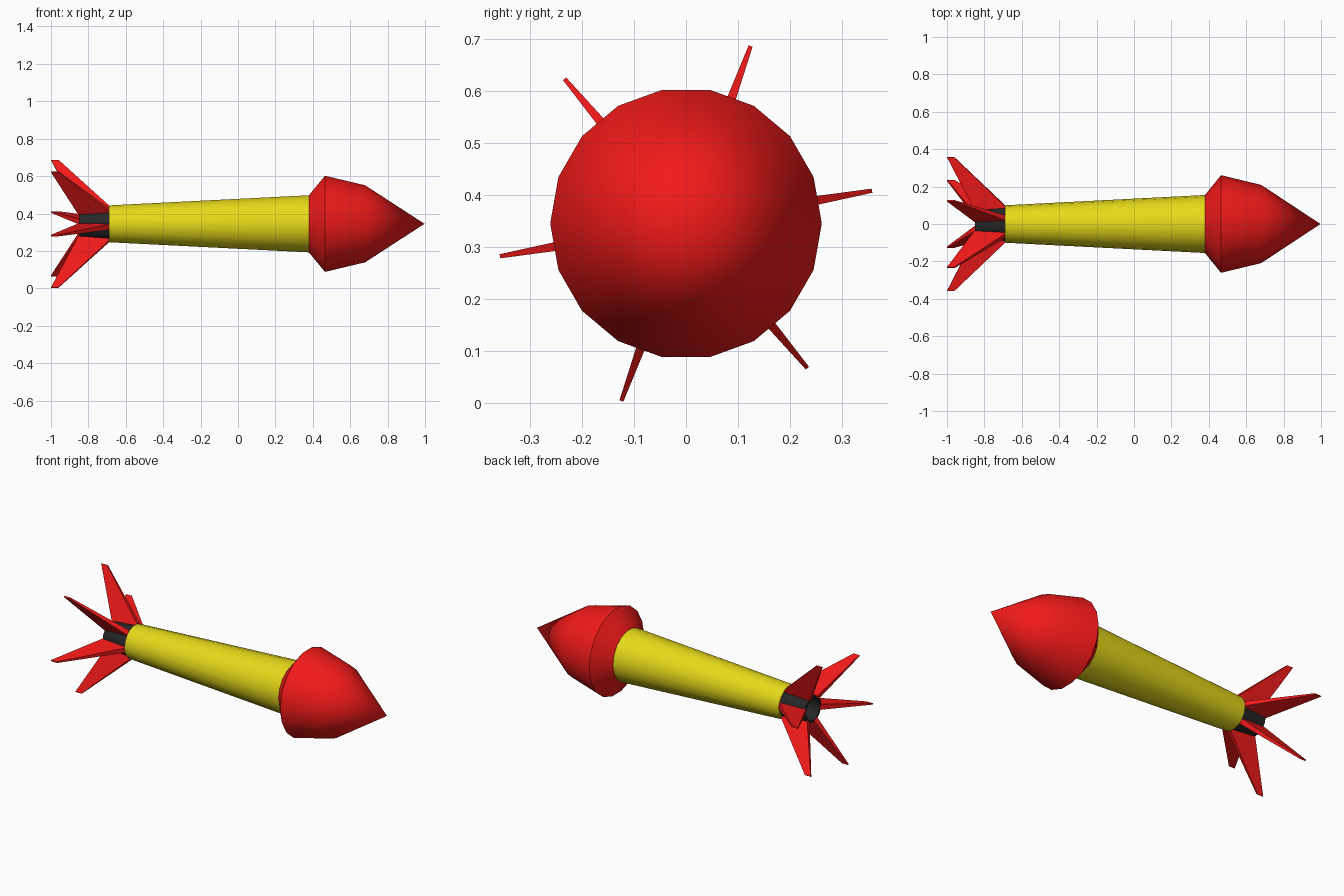
import bpy, bmesh
from math import radians, cos, sin, pi
from mathutils import Matrix

if "Cube" in bpy.data.objects:
    bpy.data.objects.remove(bpy.data.objects["Cube"])

AXIS_Z = 0.345
SIDES = 18


def material(name, color):
    m = bpy.data.materials.new(name)
    m.diffuse_color = (*color, 1)
    m.use_nodes = True
    m.node_tree.nodes["Principled BSDF"].inputs["Base Color"].default_value = m.diffuse_color
    return m


RED = material("red", (0.9, 0.01, 0.01))
YELLOW = material("yellow", (0.8, 0.7, 0.01))
BLACK = material("black", (0.02, 0.02, 0.02))


def finish(name, bm, mat, smooth=None):
    bmesh.ops.remove_doubles(bm, verts=bm.verts, dist=1e-5)
    bmesh.ops.recalc_face_normals(bm, faces=bm.faces)
    mesh = bpy.data.meshes.new(name)
    bm.to_mesh(mesh)
    bm.free()
    mesh.materials.append(mat)
    ob = bpy.data.objects.new(name, mesh)
    ob.location.z = AXIS_Z
    bpy.context.collection.objects.link(ob)
    if smooth:
        bpy.ops.object.select_all(action='DESELECT')
        bpy.context.view_layer.objects.active = ob
        ob.select_set(True)
        bpy.ops.object.shade_smooth_by_angle(angle=radians(smooth))
    return ob


def lathe(name, profile, mat):
    """Turn an (x, radius) profile around the long axis."""
    bm = bmesh.new()
    rings = [[bm.verts.new((x, r * cos(2 * pi * i / SIDES), r * sin(2 * pi * i / SIDES)))
              for i in range(SIDES)] if r else [bm.verts.new((x, 0, 0))]
             for x, r in profile]
    for a, b in zip(rings, rings[1:]):
        for i in range(SIDES):
            j = (i + 1) % SIDES
            if len(a) == 1:
                bm.faces.new((a[0], b[j], b[i]))
            elif len(b) == 1:
                bm.faces.new((a[i], a[j], b[0]))
            else:
                bm.faces.new((a[i], a[j], b[j], b[i]))
    return finish(name, bm, mat, 35)


# Nose, body and hollow exhaust nozzle
lathe("nose_cone", [(0.38, 0), (0.38, 0.156), (0.465, 0.261), (0.68, 0.209), (0.997, 0)], RED)
lathe("body", [(-0.69, 0), (-0.69, 0.1), (0.38, 0.155), (0.38, 0)], YELLOW)
lathe("nozzle", [(-0.69, 0.09), (-0.85, 0.078), (-0.85, 0.066), (-0.70, 0.066), (-0.70, 0)], BLACK)

# Six swept tail fins, thick at the root and thin at the tip: (x, radius, half thickness)
FIN = [(-0.69, 0.06, 0.016), (-0.69, 0.1, 0.015), (-0.96, 0.363, 0.004),
       (-1.0, 0.363, 0.004), (-0.85, 0.07, 0.016)]
for k in range(6):
    bm = bmesh.new()
    left = [bm.verts.new((x, r, -t)) for x, r, t in FIN]
    right = [bm.verts.new((x, r, t)) for x, r, t in FIN]
    bm.faces.new(left)
    bm.faces.new(right[::-1])
    for i in range(len(FIN)):
        j = (i + 1) % len(FIN)
        bm.faces.new((left[i], right[i], right[j], left[j]))
    bm.transform(Matrix.Rotation(radians(10 + 60 * k), 4, 'X'))
    finish(f"tail_fin_{k + 1}", bm, RED)
